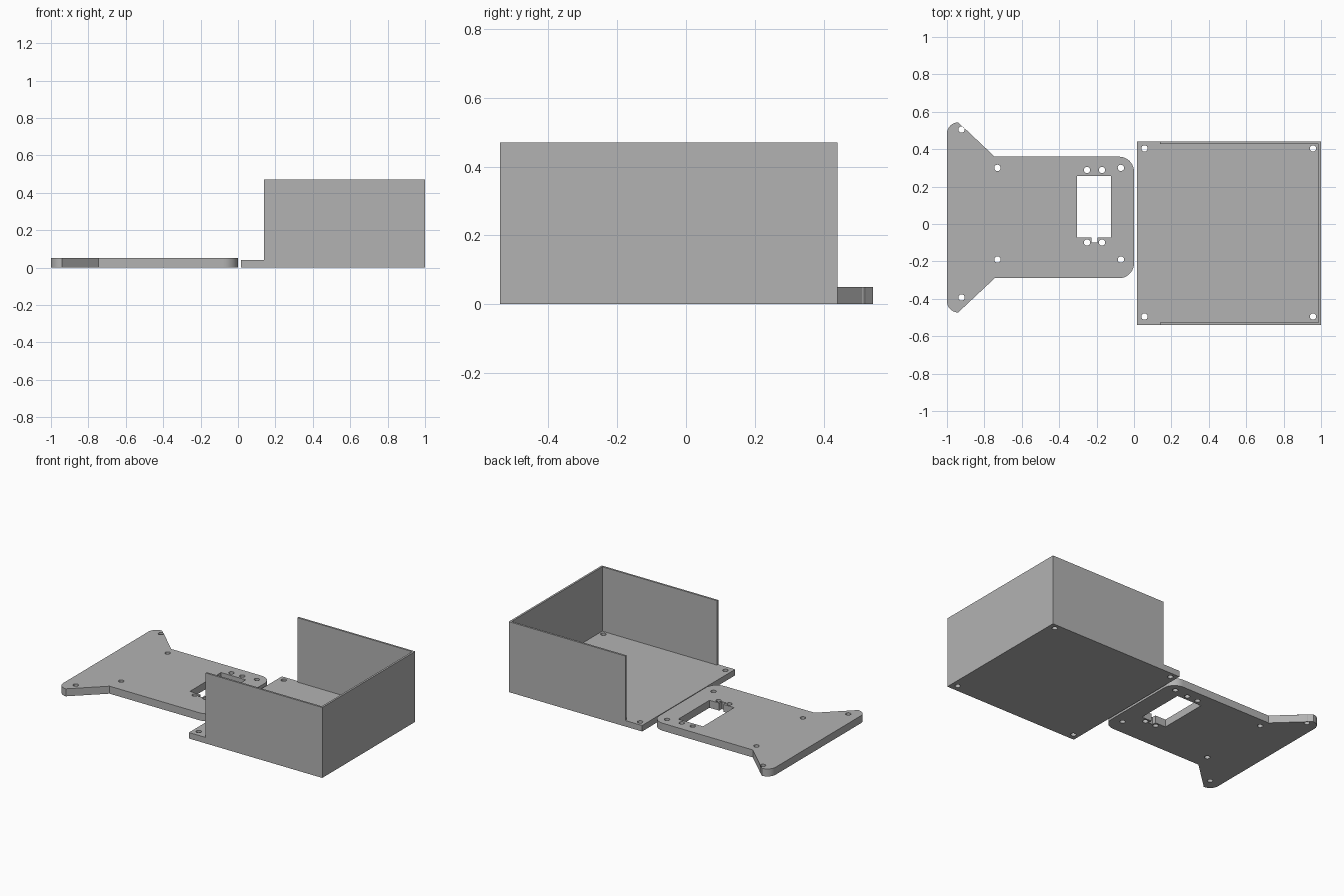
import bpy, bmesh, math
from mathutils import Vector

if "Cube" in bpy.data.objects:
    bpy.data.objects.remove(bpy.data.objects["Cube"])

grey = bpy.data.materials.new("light grey plastic")
grey.diffuse_color = (0.45, 0.45, 0.45, 1)
grey.use_nodes = True
grey.node_tree.nodes["Principled BSDF"].inputs["Base Color"].default_value = grey.diffuse_color


def arc(cx, cy, r, start, end, n):
    """Points on an arc, angles in degrees."""
    return [(cx + r * math.cos(math.radians(start + (end - start) * i / n)),
             cy + r * math.sin(math.radians(start + (end - start) * i / n)))
            for i in range(n + 1)]


def hole(x, y, r=0.017):
    return arc(x, y, r, 0, 360, 24)[:-1]


def sheet(name, loops, z0, z1):
    """Extrude an outline with holes from z0 up to z1."""
    bm = bmesh.new()
    edges = []
    for loop in loops:
        vs = [bm.verts.new((x, y, z0)) for x, y in loop]
        edges += [bm.edges.new((vs[i - 1], vs[i])) for i in range(len(vs))]
    bmesh.ops.triangle_fill(bm, edges=edges, use_beauty=True, use_dissolve=False)
    ext = bmesh.ops.extrude_face_region(bm, geom=bm.faces[:], use_keep_orig=True)
    top = [g for g in ext["geom"] if isinstance(g, bmesh.types.BMVert)]
    bmesh.ops.translate(bm, verts=top, vec=Vector((0, 0, z1 - z0)))
    bmesh.ops.recalc_face_normals(bm, faces=bm.faces[:])
    me = bpy.data.meshes.new(name)
    bm.to_mesh(me)
    bm.free()
    me.materials.append(grey)
    ob = bpy.data.objects.new(name, me)
    bpy.context.collection.objects.link(ob)
    bpy.ops.object.select_all(action='DESELECT')
    ob.select_set(True)
    bpy.context.view_layer.objects.active = ob
    bpy.ops.object.shade_smooth_by_angle(angle=math.radians(30))
    return ob


# Mounting plate: upper half outline, mirrored about its centre line
MID = 0.035
half = arc(-0.08, 0.28, 0.08, 0, 90, 10)           # rounded inner corner
half += [(-0.745, 0.36)]                           # start of the flared ear
half += arc(-0.94, 0.483, 0.06, 90, 180, 8)        # rounded ear tip
outline = half + [(x, 2 * MID - y) for x, y in reversed(half)]

# Servo window with cable notch
window = [(-0.305, 0.257), (-0.305, -0.072), (-0.227, -0.072), (-0.227, -0.099),
          (-0.195, -0.099), (-0.195, -0.072), (-0.123, -0.072), (-0.123, 0.257)]

# Screw holes of the mounting plate
spots = [(-0.922, 0.505), (-0.922, -0.393)]
spots += [(x, y) for x in (-0.73, -0.07) for y in (0.30, -0.19)]
spots += [(x, y) for x in (-0.251, -0.171) for y in (0.289, -0.099)]
sheet("mounting_plate", [outline, window] + [hole(*s) for s in spots], 0, 0.05)

# Tray floor with corner holes
X0, X1, Y0, Y1 = 0.016, 1.0, -0.54, 0.44
floor = [(X0, Y0), (X1, Y0), (X1, Y1), (X0, Y1)]
corners = [hole(x, y) for x in (0.056, 0.957) for y in (-0.495, 0.404)]
sheet("tray_floor", [floor] + corners, 0, 0.04)

# Three thin tray walls, open toward the plate
W, T = 0.14, 0.013
walls = [(W, Y0), (X1, Y0), (X1, Y1), (W, Y1),
         (W, Y1 - T), (X1 - T, Y1 - T), (X1 - T, Y0 + T), (W, Y0 + T)]
sheet("tray_walls", [walls], 0.04, 0.47)
